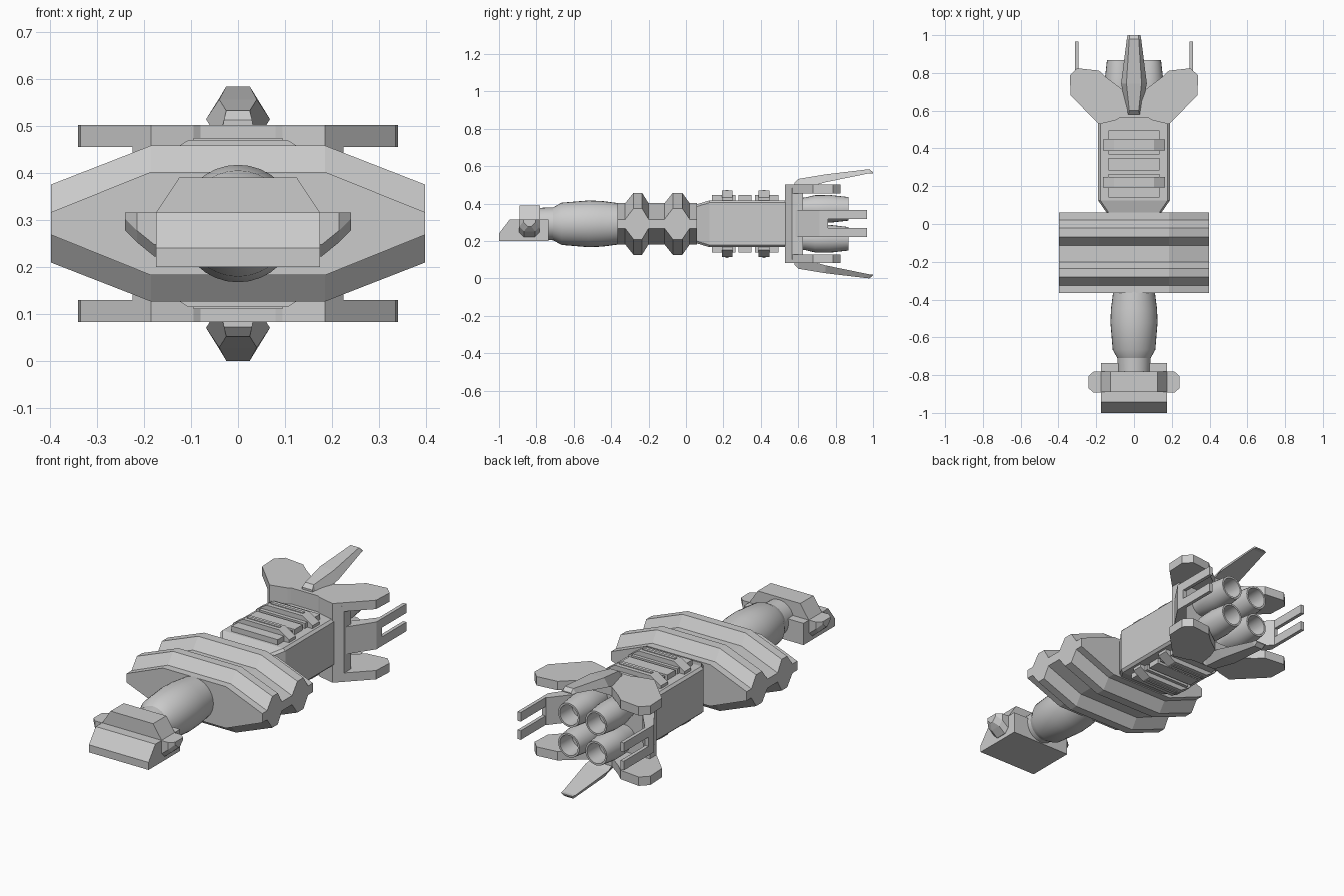
import bpy, bmesh, math

if "Cube" in bpy.data.objects:
    bpy.data.objects.remove(bpy.data.objects["Cube"])

ZC = 0.292  # height of the long axis


def loft(name, rings, smooth=False, closed_ends=True):
    """Skin a list of equal-length rings of 3D points."""
    bm = bmesh.new()
    vs = [[bm.verts.new(p) for p in r] for r in rings]
    n = len(rings[0])
    for a, b in zip(vs, vs[1:]):
        for i in range(n):
            j = (i + 1) % n
            bm.faces.new((a[i], a[j], b[j], b[i]))
    if closed_ends:
        bm.faces.new(vs[0])
        bm.faces.new(vs[-1])
    bmesh.ops.recalc_face_normals(bm, faces=bm.faces)
    for f in bm.faces:
        f.smooth = smooth
    me = bpy.data.meshes.new(name)
    bm.to_mesh(me)
    bm.free()
    if smooth:
        me.set_sharp_from_angle(angle=math.radians(25))
    ob = bpy.data.objects.new(name, me)
    bpy.context.collection.objects.link(ob)
    return ob


def along_y(name, pts, y0, y1):
    return loft(name, [[(x, y, z) for x, z in pts] for y in (y0, y1)])


def along_z(name, pts, z0, z1):
    return loft(name, [[(x, y, z) for x, y in pts] for z in (z0, z1)])


def box(name, x0, x1, y0, y1, z0, z1):
    return along_z(name, [(x0, y0), (x1, y0), (x1, y1), (x0, y1)], z0, z1)


def lathe(name, prof, cx=0, cz=ZC, n=32):
    """Turn (y, radius) points round an axis parallel to y."""
    ang = [2 * math.pi * i / n for i in range(n)]
    return loft(name, [[(cx + r * math.cos(a), y, cz + r * math.sin(a)) for a in ang]
                       for y, r in prof], smooth=True)


def mirrored(pts):
    """Complete a half outline given from centre to centre on +x."""
    return pts + [(-x, y) for x, y in reversed(pts) if x > 1e-6]


# Cockpit: wedge-nosed block with sloped cabin
nose = [(-1, .2), (-1, .24), (-.943, .315), (-.735, .315), (-.735, .2)]
loft("cockpit_base", [[(x, y, z) for y, z in nose] for x in (-.175, .175)])
along_y("cockpit_cabin", [(-.175, .314), (.175, .314), (.125, .39), (-.125, .39)], -.89, -.78)

# Cockpit side pods
for s, side in ((1, "right"), (-1, "left")):
    rings = []
    for x, inset, zb in ((.15, 0, .222), (.178, 0, .222), (.215, 0, .252), (.24, .022, .277)):
        a, b = -.892 + inset, -.782 - inset
        rings.append([(s * x, a, .315), (s * x, a, zb + .025), (s * x, a + .025, zb),
                      (s * x, b - .025, zb), (s * x, b, zb + .025), (s * x, b, .315)])
    loft("cockpit_pod_" + side, rings)

# Bulged neck
lathe("neck", [(-.79, .085), (-.71, .088), (-.665, .113), (-.52, .125), (-.45, .122), (-.34, .108)])

# Wide ribbed mid hull
rings = []
for y, d in ((-.365, 0), (-.325, 0), (-.28, 1), (-.235, 1), (-.2, 0), (-.115, 0),
             (-.07, 1), (-.02, 1), (.02, 0), (.06, 0)):
    hc, he = .11 + .056 * d, .024 + .059 * d
    half = [(.185, -hc), (.398, -he), (.398, he), (.185, hc)]
    rings.append([(x, y, ZC + z) for x, z in mirrored(half)])
loft("ribbed_mid_hull", rings)

# Rear hull with tapered front
rings = []
for y, w, h in ((.04, .138, .1), (.06, .145, .105), (.125, .19, .125), (.56, .19, .125)):
    half = [(w - .012, -h), (w, -h + .012), (w, h - .012), (w - .012, h)]
    rings.append([(x, y, ZC + z) for x, z in mirrored(half)])
loft("rear_hull", rings)

# Everything that repeats above and below the axis
fin = [(0, .56), (.08, .56), (.095, .55), (.185, .528), (.335, .68), (.34, .785), (.3, .825),
       (.185, .812), (.145, .775), (.065, .715), (0, .715)]
for s, tag in ((1, "top"), (-1, "bottom")):
    # Vent panels with raised clamps
    for i, (a, b) in enumerate(((.14, .265), (.282, .35), (.368, .495))):
        box(f"vent_panel_{tag}_{i}", -.135, .135, a, b, ZC + s * .11, ZC + s * .153)
    for i, (a, b) in enumerate(((.192, .248), (.388, .447))):
        pts = [(-.165, .11), (.165, .11), (.165, .14), (.105, .178), (-.105, .178), (-.165, .14)]
        along_y(f"vent_clamp_{tag}_{i}", [(x, ZC + s * z) for x, z in pts], a, b)
        m = (a + b) / 2
        box(f"vent_bar_{tag}_{i}", -.095, .095, m - .008, m + .008, ZC + s * .17, ZC + s * .182)
    # Twin fin plate
    along_z(f"fin_plate_{tag}", mirrored(fin), ZC + s * .163, ZC + s * .21)
    # Long tapered blade
    rings = []
    for y, zb, zt, wb, wt in ((.58, .18, .22, .037, .03), (.6, .18, .24, .042, .025),
                              (.745, .222, .264, .068, .04), (.98, .27, .292, .038, .025),
                              (1.0, .27, .276, .034, .024)):
        rings.append([(-wb, y, ZC + s * zb), (wb, y, ZC + s * zb),
                      (wt, y, ZC + s * zt), (-wt, y, ZC + s * zt)])
    loft(f"blade_{tag}", rings)

# Engine mount wall between the fin plates
wall = [(0, .56), (.08, .56), (.095, .55), (.185, .528), (.225, .568), (.225, .625), (0, .625)]
along_z("engine_mount", mirrored(wall), .1, .484)

# Side brackets with two prongs each
for s, side in ((1, "right"), (-1, "left")):
    arm = [(.19, .57), (.225, .585), (.312, .715), (.312, .76), (.29, .76), (.2, .65)]
    along_z("side_bracket_" + side, [(s * x, y) for x, y in arm], .222, .367)
    for t, z in (("lower", .222), ("upper", .319)):
        box(f"prong_{side}_{t}", s * .293, s * .312, .74, .967, z, z + .048)

# Four hollow engine nozzles
for cx in (-.08, .08):
    for cz in (-.08, .08):
        lathe(f"engine_{'left' if cx < 0 else 'right'}_{'lower' if cz < 0 else 'upper'}",
              [(.6, .058), (.635, .06), (.69, .073), (.77, .074), (.868, .063),
               (.868, .053), (.77, .05)], cx, ZC + cz, 24)
